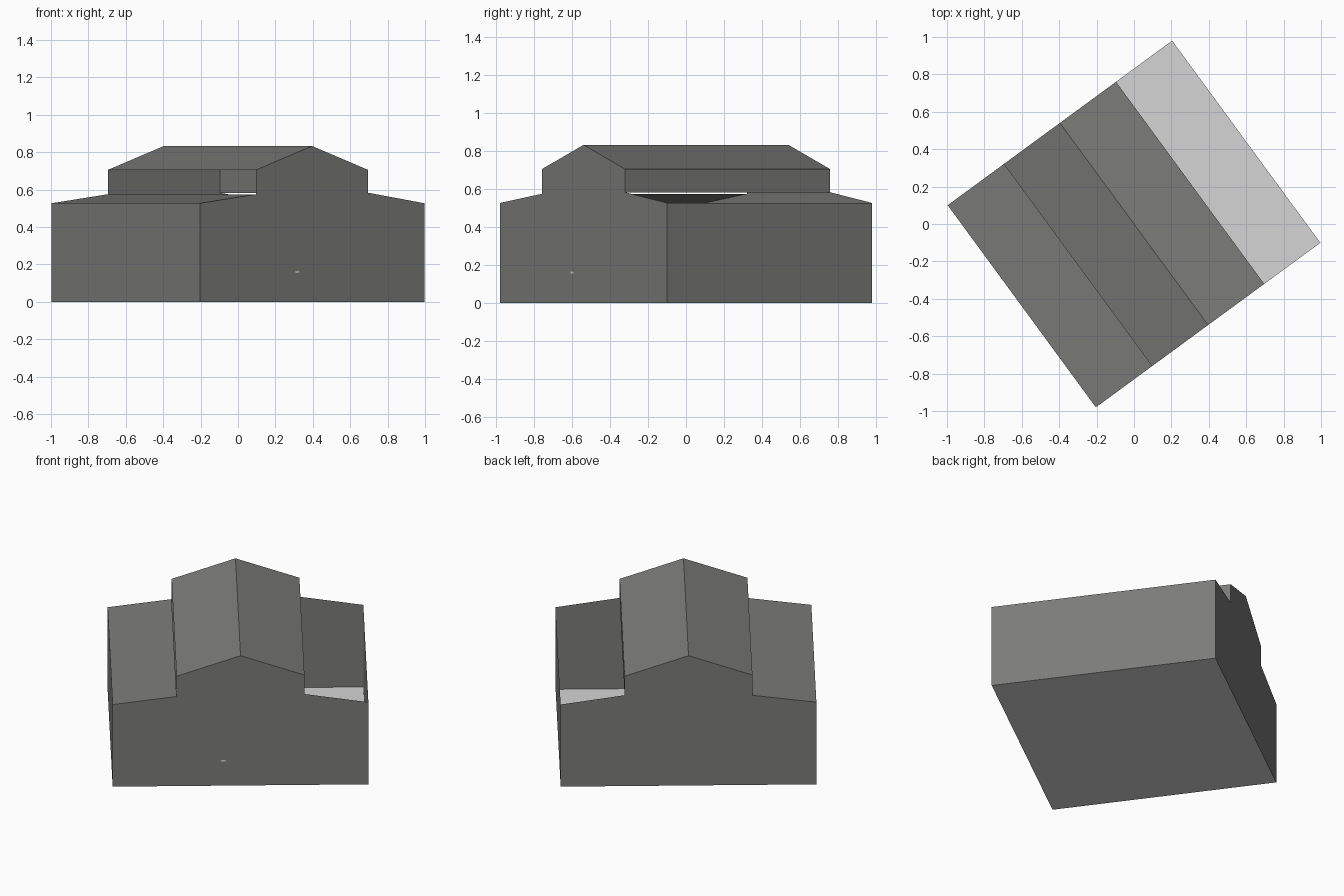
import bpy
import bmesh
import math

if "Cube" in bpy.data.objects:
    bpy.data.objects.remove(bpy.data.objects["Cube"])

ANGLE = math.radians(36.25)   # the whole building is turned on plan
W, D = 0.744, 0.67            # half width across the gable, half depth
Q = W / 2                     # raised centre roof spans the middle half


def material(name, rgb):
    m = bpy.data.materials.new(name)
    m.diffuse_color = (*rgb, 1.0)
    m.use_nodes = True
    m.node_tree.nodes["Principled BSDF"].inputs["Base Color"].default_value = m.diffuse_color
    return m


grey = material("warm grey", (0.2, 0.2, 0.195))
pale = material("pale grey", (0.66, 0.66, 0.66))


def sheet(name, faces, mat):
    """Object made of flat polygons, turned to the building's angle."""
    bm = bmesh.new()
    for face in faces:
        bm.faces.new([bm.verts.new(p) for p in face])
    bmesh.ops.remove_doubles(bm, verts=bm.verts, dist=0.0005)
    me = bpy.data.meshes.new(name)
    bm.to_mesh(me)
    bm.free()
    me.materials.append(mat)
    ob = bpy.data.objects.new(name, me)
    ob.rotation_euler.z = ANGLE
    bpy.context.collection.objects.link(ob)
    return ob


def strip(p, q):
    """Outline edge swept from the front gable to the back gable."""
    return [(p[0], -D, p[1]), (p[0], D, p[1]), (q[0], D, q[1]), (q[0], -D, q[1])]


# Gable outline, counter-clockwise seen from the front
outline = [(-W, 0), (W, 0), (W, 0.527), (Q, 0.583), (Q, 0.705), (0, 0.833),
           (-Q, 0.705), (-Q, 0.575), (-W, 0.527)]
br, er, kr, tr, ridge, tl, kl, el = outline[1:]
bl = outline[0]

# Gable walls
sheet("front_gable", [[(x, -D, z) for x, z in outline]], grey)
sheet("back_gable", [[(x, D, z) for x, z in reversed(outline)]], grey)

# Long walls; only the right side of the raised centre is closed
sheet("right_wall", [strip(br, er)], grey)
sheet("left_wall", [strip(el, bl)], grey)
sheet("right_upper_wall", [strip(kr, tr)], grey)

# Roofs; the right lower bay is open and shows the floor
sheet("centre_roof", [strip(tr, ridge), strip(ridge, tl)], grey)
sheet("left_lower_roof", [strip(kl, el)], grey)

# Floor, facing down
sheet("floor", [strip(bl, br)], pale)

# Tiny pale fitting on the front gable
cx, cz, n = -0.1, 0.16, 8
ring = [(cx + 0.016 * math.cos(math.tau * i / n), -D - 0.002,
         cz + 0.006 * math.sin(math.tau * i / n)) for i in range(n)]
sheet("front_fitting", [ring], pale)
